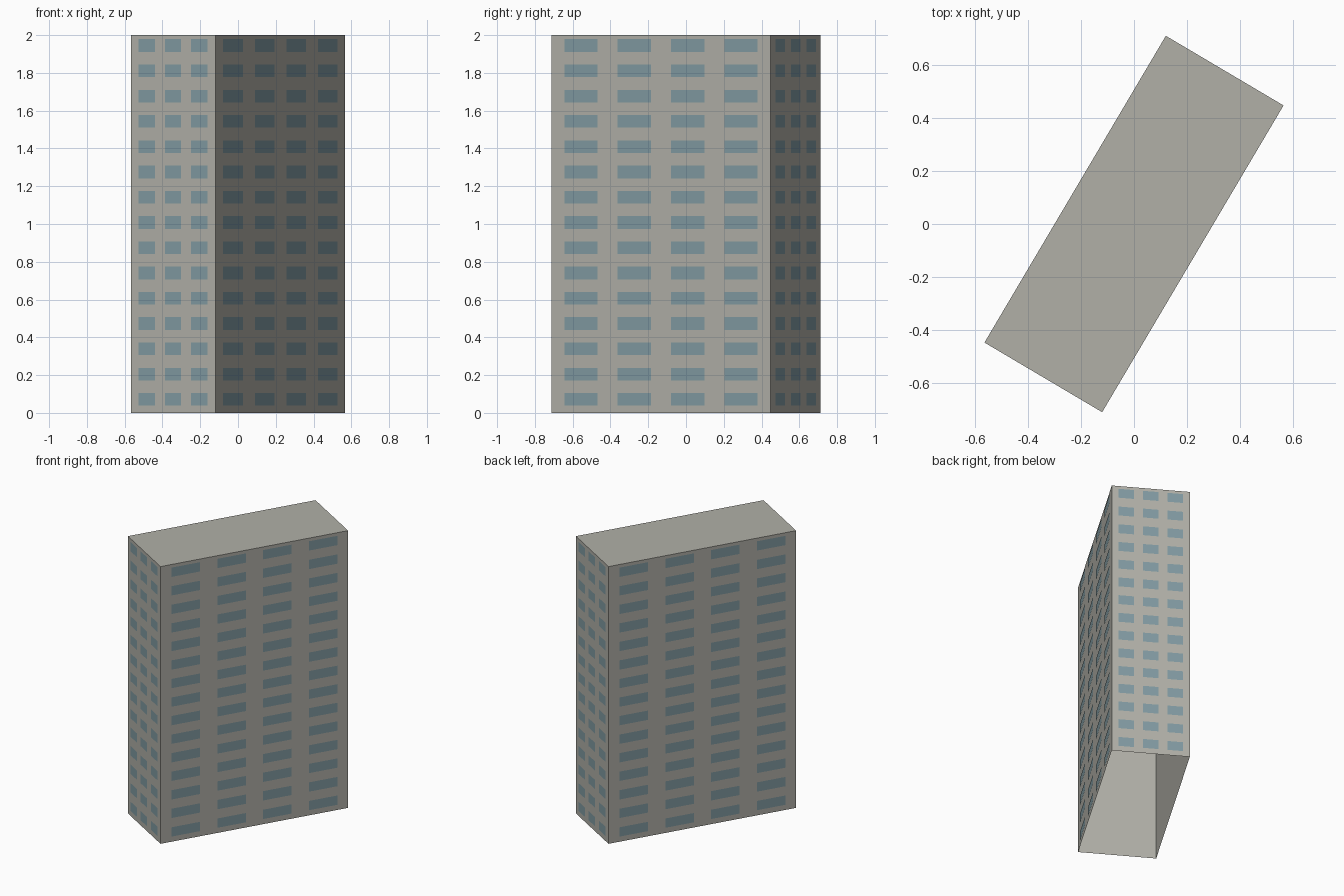
import bpy
import bmesh
from math import radians
from mathutils import Matrix, Vector

cube = bpy.data.objects.get("Cube")
if cube:
    bpy.data.objects.remove(cube, do_unlink=True)

WIDTH, DEPTH, HEIGHT = 0.517, 1.347, 2.0
TURN = Matrix.Rotation(radians(-30.6), 4, "Z")
FLOORS, FLOOR_PITCH, SILL, PANE_HEIGHT = 15, 0.1338, 0.038, 0.067
GAP = 0.002


def material(name, color):
    mat = bpy.data.materials.new(name)
    mat.use_nodes = True
    rgba = (*color, 1.0)
    mat.diffuse_color = rgba
    mat.node_tree.nodes["Principled BSDF"].inputs["Base Color"].default_value = rgba
    return mat


def add_object(name, bm, mat):
    mesh = bpy.data.meshes.new(name)
    bm.transform(TURN)
    bm.to_mesh(mesh)
    bm.free()
    mesh.materials.append(mat)
    obj = bpy.data.objects.new(name, mesh)
    bpy.context.collection.objects.link(obj)
    return obj


concrete = material("warm grey concrete", (0.44, 0.435, 0.39))
glass = material("blue grey glass", (0.22, 0.325, 0.36))

# Tower shell: four walls and a flat roof, open underneath
bm = bmesh.new()
bmesh.ops.create_cube(bm, size=1.0)
bmesh.ops.scale(bm, vec=(WIDTH, DEPTH, HEIGHT), verts=bm.verts)
bmesh.ops.translate(bm, vec=(0, 0, HEIGHT / 2), verts=bm.verts)
bm.normal_update()
floor = [f for f in bm.faces if f.normal.z < -0.5]
bmesh.ops.delete(bm, geom=floor, context="FACES_ONLY")
add_object("tower_walls_and_roof", bm, concrete)


# Window grid: flat panes just proud of one wall
def window_grid(name, length, distance, angle, columns, start, pitch, pane):
    bm = bmesh.new()
    place = Matrix.Rotation(radians(angle), 4, "Z")
    y = -distance / 2 - GAP
    for column in range(columns):
        left = (start + column * pitch - 0.5) * length
        right = left + pane * length
        for row in range(FLOORS):
            low = SILL + row * FLOOR_PITCH
            high = low + PANE_HEIGHT
            corners = ((left, low), (right, low), (right, high), (left, high))
            bm.faces.new([bm.verts.new(place @ Vector((x, y, z))) for x, z in corners])
    add_object(name, bm, glass)


# Opposite walls match, half a turn apart
for side, angle in (("front", 0), ("back", 180)):
    window_grid(side + "_end_windows", WIDTH, DEPTH, angle, 3, 0.088, 0.3136, 0.195)
for side, angle in (("left", 90), ("right", 270)):
    window_grid(side + "_long_windows", DEPTH, WIDTH, angle, 4, 0.059, 0.2435, 0.152)
